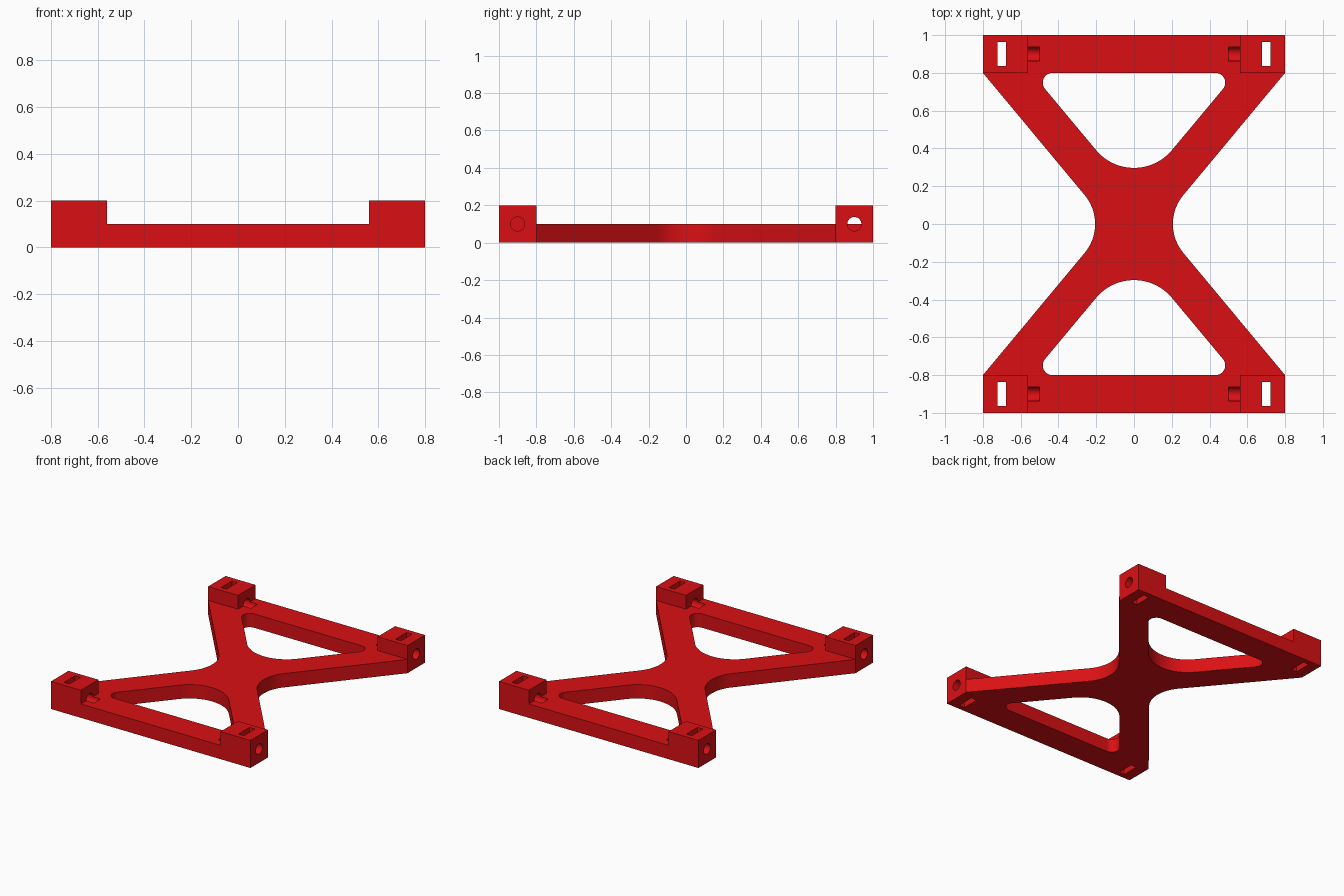
import bpy, bmesh
from math import cos, sin, radians, pi
from mathutils import Matrix

if "Cube" in bpy.data.objects:
    bpy.data.objects.remove(bpy.data.objects["Cube"])

TILT = 39.8  # angle of the normals of the diagonal arms


def arc(cx, cy, r, a0, a1, n=16):
    angles = [radians(a0 + (a1 - a0) * i / n) for i in range(n + 1)]
    return [(cx + r * cos(a), cy + r * sin(a)) for a in angles]


def add_prism(bm, pts, z0, z1):
    base = bm.faces.new([bm.verts.new((x, y, z0)) for x, y in pts])
    top = bmesh.ops.extrude_face_region(bm, geom=[base])["geom"]
    bmesh.ops.translate(bm, vec=(0, 0, z1 - z0),
                        verts=[v for v in top if isinstance(v, bmesh.types.BMVert)])


def add_box(bm, centre, size):
    bmesh.ops.create_cube(bm, size=1, matrix=Matrix.Translation(centre) @ Matrix.Diagonal((*size, 1)))


def make_object(name, bm):
    bmesh.ops.recalc_face_normals(bm, faces=bm.faces[:])
    mesh = bpy.data.meshes.new(name)
    bm.to_mesh(mesh)
    bm.free()
    ob = bpy.data.objects.new(name, mesh)
    bpy.context.collection.objects.link(ob)
    return ob


def boolean(target, tool, operation):
    mod = target.modifiers.new(tool.name, 'BOOLEAN')
    mod.operation, mod.solver, mod.object = operation, 'EXACT', tool
    bpy.context.view_layer.objects.active = target
    bpy.ops.object.modifier_apply(modifier=mod.name)
    bpy.data.objects.remove(tool)


CORNERS = [(sx, sy) for sx in (-1, 1) for sy in (-1, 1)]

# Flat X-shaped plate with end bars and a rounded waist
bm = bmesh.new()
outline = [(-.8, -1), (.8, -1), (.8, -.8)]
outline += arc(.446, 0, .24, 180 + TILT, 180 - TILT, 24)
outline += [(.8, .8), (.8, 1), (-.8, 1), (-.8, .8)]
outline += arc(-.446, 0, .24, TILT, -TILT, 24)
outline += [(-.8, -.8)]
add_prism(bm, outline, 0, .1)
frame = make_object("mounting_frame", bm)

# Rounded triangular windows
bm = bmesh.new()
window = arc(0, .558, .261, -180 + TILT, -TILT, 28)
window += arc(.431, .748, .052, -TILT, 90)
window += arc(-.431, .748, .052, 90, 180 + TILT)
for s in (1, -1):
    add_prism(bm, [(x, s * y) for x, y in window], -.1, .3)
boolean(frame, make_object("window_cutter", bm), 'DIFFERENCE')

# Raised corner blocks
bm = bmesh.new()
for sx, sy in CORNERS:
    add_box(bm, (sx * .68, sy * .9, .1), (.24, .2, .2))
boolean(frame, make_object("corner_blocks", bm), 'UNION')

# Sideways screw holes that run on as short grooves in the bar
bm = bmesh.new()
for sx, sy in CORNERS:
    bmesh.ops.create_cone(bm, cap_ends=True, segments=32, radius1=.0375, radius2=.0375, depth=.4,
                          matrix=Matrix.Translation((sx * .7, sy * .9, .1)) @ Matrix.Rotation(pi / 2, 4, 'Y'))
boolean(frame, make_object("screw_hole_cutter", bm), 'DIFFERENCE')

# Vertical nut slots through each block
bm = bmesh.new()
for sx, sy in CORNERS:
    add_box(bm, (sx * .7, sy * .9, .1), (.044, .126, .4))
boolean(frame, make_object("nut_slot_cutter", bm), 'DIFFERENCE')

# Red finish, smooth curves with sharp edges
red = bpy.data.materials.new("red")
red.diffuse_color = (.7, .005, .007, 1)
red.use_nodes = True
red.node_tree.nodes["Principled BSDF"].inputs["Base Color"].default_value = red.diffuse_color
frame.data.materials.clear()
frame.data.materials.append(red)
bpy.context.view_layer.objects.active = frame
frame.select_set(True)
bpy.ops.object.shade_smooth_by_angle(angle=radians(30))
